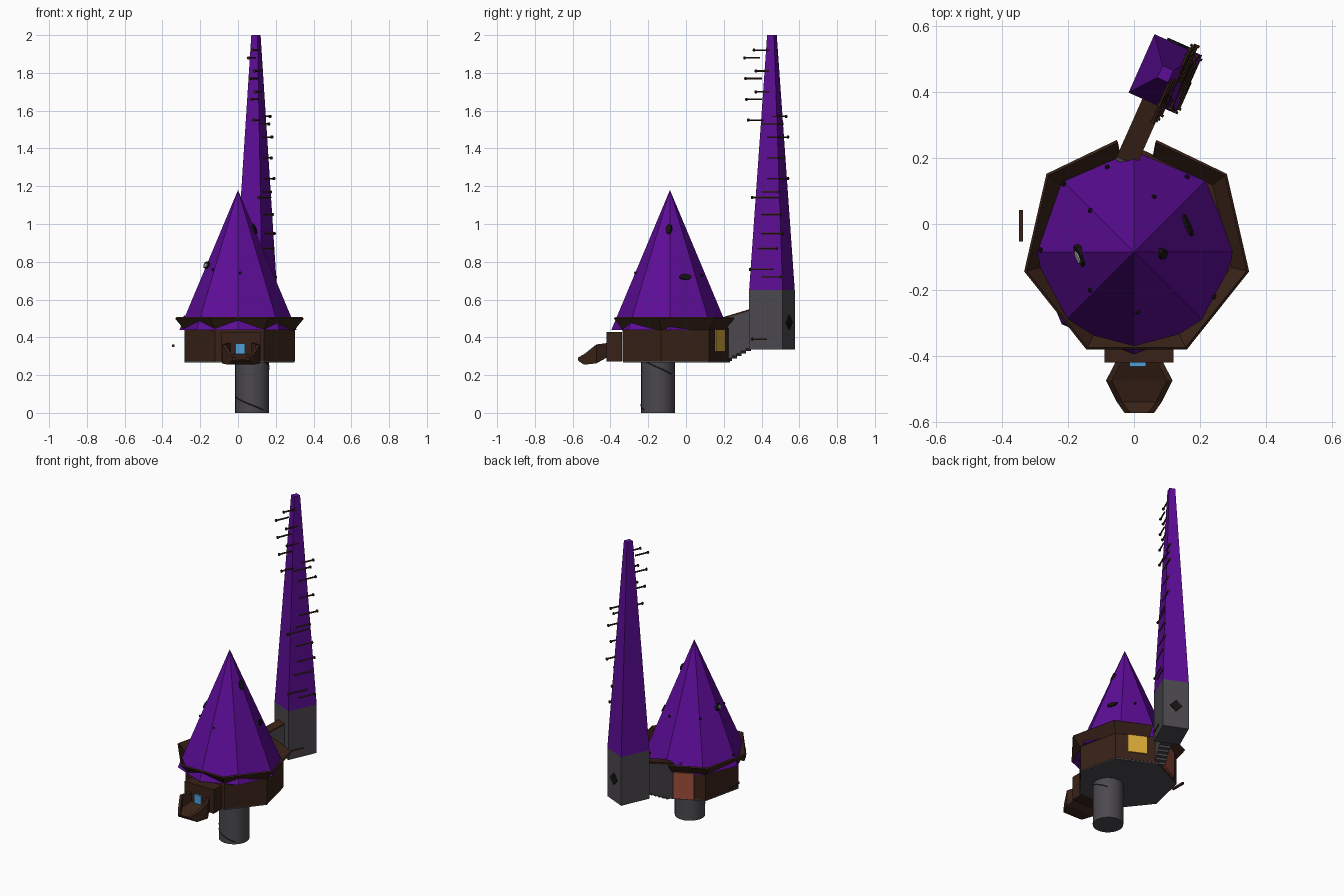
import bpy, bmesh, math
from math import sin, cos, radians, pi
from mathutils import Vector, Matrix

if "Cube" in bpy.data.objects:
    bpy.data.objects.remove(bpy.data.objects["Cube"])


def material(name, rgb):
    m = bpy.data.materials.new(name)
    m.diffuse_color = (*rgb, 1)
    m.use_nodes = True
    m.node_tree.nodes["Principled BSDF"].inputs["Base Color"].default_value = m.diffuse_color
    return m


PURPLE = material("purple_tiles", (0.11, 0.004, 0.31))
BROWN = material("dark_wood", (0.04, 0.016, 0.009))
STONE = material("dark_stone", (0.07, 0.066, 0.075))
BLACK = material("black_iron", (0.008, 0.006, 0.006))
RED = material("red_door", (0.35, 0.075, 0.045))
GOLD = material("gold_glass", (0.7, 0.4, 0.04))
BLUE = material("blue_glass", (0.08, 0.35, 0.7))
PALE = material("pale_glass", (0.5, 0.5, 0.5))


def mesh_object(name, verts, faces, mat):
    bm = bmesh.new()
    vs = [bm.verts.new(v) for v in verts]
    for f in faces:
        bm.faces.new([vs[i] for i in f])
    bmesh.ops.recalc_face_normals(bm, faces=bm.faces)
    me = bpy.data.meshes.new(name)
    bm.to_mesh(me)
    bm.free()
    ob = bpy.data.objects.new(name, me)
    bpy.context.collection.objects.link(ob)
    me.materials.append(mat)
    return ob


def loft(name, rings, mat):
    """Closed solid through rings with equal point counts."""
    n = len(rings[0])
    faces = [tuple(range(n)), tuple(range((len(rings) - 1) * n, len(rings) * n))]
    for k in range(len(rings) - 1):
        for i in range(n):
            j = (i + 1) % n
            faces.append((k * n + i, k * n + j, (k + 1) * n + j, (k + 1) * n + i))
    return mesh_object(name, [p for r in rings for p in r], faces, mat)


def ring(cx, cy, r, z, n, start=0.0):
    return [(cx + r * cos(start + 2 * pi * i / n), cy + r * sin(start + 2 * pi * i / n), z)
            for i in range(n)]


def box(name, loc, size, mat, turn=0.0):
    rot = Matrix.Rotation(turn, 3, 'Z')
    def quad(z):
        return [Vector(loc) + rot @ Vector((a * size[0] / 2, b * size[1] / 2, z * size[2] / 2))
                for a, b in ((-1, -1), (1, -1), (1, 1), (-1, 1))]
    return loft(name, [quad(-1), quad(1)], mat)


def disc(name, loc, normal, rx, ry, depth, mat, n=8):
    m = Vector(normal).to_track_quat('Z', 'Y').to_matrix()
    def circle(z):
        return [Vector(loc) + m @ Vector((rx * cos(2 * pi * i / n), ry * sin(2 * pi * i / n), z))
                for i in range(n)]
    return loft(name, [circle(-depth / 2), circle(depth / 2)], mat)


# Pillar with a spiral crack
PX, PY = 0.075, -0.148
pillar = loft("pillar", [ring(PX, PY, 0.09, z, 24) for z in (0, 0.28)], STONE)
bpy.context.view_layer.objects.active = pillar
pillar.select_set(True)
bpy.ops.object.shade_smooth_by_angle()
pillar.select_set(False)
for k, (a0, z0, a1, z1) in enumerate(((200, 0.08, 310, 0.01), (310, 0.27, 410, 0.2))):
    strip = []
    for i in range(9):
        a, z = radians(a0 + (a1 - a0) * i / 8), z0 + (z1 - z0) * i / 8
        strip += [(PX + 0.092 * cos(a), PY + 0.092 * sin(a), z + d) for d in (0, 0.01)]
    mesh_object(f"pillar_crack_{k}", strip,
                [(2 * i, 2 * i + 2, 2 * i + 3, 2 * i + 1) for i in range(8)], BLACK)

# Seven-sided house with stone floor
HX, HY = 0.008, -0.066
loft("house_walls", [ring(HX, HY, 0.3, z, 7, pi / 2) for z in (0.275, 0.45)], BROWN)
loft("house_floor", [ring(HX, HY, 0.298, z, 7, pi / 2) for z in (0.268, 0.28)], STONE)

# Flared rim, open at the back where the bridge enters
def rim_path(r, z):
    p = [Vector(v) for v in ring(HX, HY, r, z, 7, pi / 2)]
    return [p[0].lerp(p[1], 0.22)] + p[1:] + [p[0].lerp(p[6], 0.22)]
low, high = rim_path(0.3, 0.44), rim_path(0.35, 0.5)
rim = mesh_object("flared_rim", low + high,
                  [(i, i + 1, i + 9, i + 8) for i in range(7)], BROWN)
rim.modifiers.new("thickness", 'SOLIDIFY').thickness = 0.01

# Eight-sided cone roof
RX, RY, RR, Z0, Z1 = 0.0, -0.085, 0.31, 0.44, 1.18
mesh_object("cone_roof", ring(RX, RY, RR, Z0, 8) + [(RX, RY, Z1)],
            [tuple(range(8))] + [(i, (i + 1) % 8, 8) for i in range(8)], PURPLE)


def roof_point(x, y):
    """Surface point and normal of the cone roof below (x, y)."""
    a = math.atan2(y - RY, x - RX)
    mid = (math.floor(a / (pi / 4)) + 0.5) * pi / 4
    ap = RR * cos(pi / 8)
    d = (x - RX) * cos(mid) + (y - RY) * sin(mid)
    return (x, y, Z1 - (Z1 - Z0) * d / ap), (cos(mid), sin(mid), ap / (Z1 - Z0))


for k, (x, y, rx, ry, mat) in enumerate(((0.085, -0.09, 0.016, 0.03, BLACK),
                                         (0.16, -0.005, 0.035, 0.016, BLACK),
                                         (-0.163, -0.095, 0.035, 0.02, BLACK),
                                         (-0.163, -0.098, 0.02, 0.012, PALE))):
    p, n = roof_point(x, y)
    disc(f"roof_window_{k}", p, n, rx, ry, 0.016 if mat == BLACK else 0.024, mat)
for k, (x, y) in enumerate(((-0.21, 0.12), (-0.08, 0.17), (0.06, 0.08), (0.16, 0.14), (-0.13, 0.04),
                            (-0.28, -0.08), (0.24, -0.22), (0.01, -0.265), (-0.13, -0.2))):
    p, n = roof_point(x, y)
    disc(f"roof_nail_{k}", p, n, 0.007, 0.007, 0.016, BLACK, 6)

# Door and window on the two back walls
for name, ang, r, size, z, mat in (
        ("back_door", 115.7, 0.275, (0.125, 0.022, 0.17), 0.362, RED),
        ("gold_window", 64.3, 0.271, (0.115, 0.012, 0.115), 0.383, GOLD)):
    a = radians(ang)
    box(name, (HX + r * cos(a), HY + r * sin(a), z), size, mat, a - pi / 2)
box("hanging_stick", (-0.343, -0.005, 0.355), (0.012, 0.095, 0.012), BROWN)

# Front porch plate, blue window and open chute
box("porch_plate", (0.015, -0.38, 0.35), (0.21, 0.08, 0.155), BROWN)
box("blue_window", (0.012, -0.425, 0.34), (0.05, 0.015, 0.055), BLUE)


def chute_ring(y, w, zb, zt):
    c, t = 0.016, 0.018
    zf = zb + 0.25 * (zt - zb)
    return [(c - w, y, zb), (c + w, y, zb), (c + w, y, zt), (c + w - t, y, zt),
            (c + w - t, y, zf), (c - w + t, y, zf), (c - w + t, y, zt), (c - w, y, zt)]
loft("front_chute", [chute_ring(-0.415, 0.07, 0.295, 0.37), chute_ring(-0.475, 0.101, 0.262, 0.362),
                     chute_ring(-0.54, 0.068, 0.255, 0.31), chute_ring(-0.573, 0.045, 0.278, 0.293)], BROWN)

# Turned tower: d runs along the bridge, s points to its right
C = Vector((0.095, 0.455, 0))
D = Vector((cos(radians(66)), sin(radians(66)), 0))
S = Vector((D.y, -D.x, 0))


def at(t, s, z):
    return C + D * t + S * s + Vector((0, 0, z))


def tower_ring(ht, hs, z):
    return [at(-ht, -hs, z), at(-ht, hs, z), at(ht, hs, z), at(ht, -hs, z)]


loft("tower_base", [tower_ring(0.097, 0.079, 0.335), tower_ring(0.097, 0.079, 0.65)], STONE)
loft("tower_spire", [tower_ring(0.097, 0.079, 0.65), tower_ring(0.02, 0.018, 2.0)], PURPLE)
disc("tower_window", at(0.097, 0.0, 0.48), D, 0.038, 0.038, 0.014, BLACK, 4)

# Pegs along the right side of the spire: height, y start, y end
pegs = [(1.92, 0.36, 0.44), (1.88, 0.31, 0.39), (1.81, 0.37, 0.44), (1.77, 0.315, 0.40),
        (1.70, 0.37, 0.44), (1.66, 0.32, 0.40), (1.55, 0.33, 0.41), (1.57, 0.46, 0.53),
        (1.53, 0.40, 0.51), (1.46, 0.43, 0.54), (1.35, 0.43, 0.52), (1.24, 0.43, 0.54),
        (1.17, 0.40, 0.49), (1.14, 0.35, 0.49), (1.05, 0.40, 0.50), (0.95, 0.40, 0.51),
        (0.87, 0.38, 0.48), (0.76, 0.34, 0.46), (0.72, 0.40, 0.50), (0.39, 0.35, 0.43)]
for k, (z, y0, y1) in enumerate(pegs):
    s = 0.018 + 0.061 * min(1, (2 - z) / 1.35)
    t0, t1 = ((y - C.y + S.y * -s) / D.y for y in (y0, y1))
    disc(f"peg_{k}", at((t0 + t1) / 2, s, z), D, 0.005, 0.005, t1 - t0, BROWN, 6)
    tip = t0 if abs(t0) > abs(t1) else t1
    disc(f"peg_head_{k}", at(tip, s, z), D, 0.009, 0.009, 0.008, BROWN, 6)

# Covered bridge with a stepped underside and a plank on top
profile = [(-0.30, 0.49), (-0.30, 0.275)]
for i in range(5):
    t = -0.245 + 0.027 * i
    profile += [(t, 0.275 + 0.013 * i), (t, 0.288 + 0.013 * i)]
profile += [(-0.09, 0.34), (-0.09, 0.545)]
loft("bridge", [[at(t, s, z) for t, z in profile] for s in (-0.033, 0.033)], STONE)
top = [(-0.29, 0.49), (-0.09, 0.545), (-0.09, 0.556), (-0.29, 0.501)]
loft("bridge_roof", [[at(t, s, z) for t, z in top] for s in (-0.033, 0.033)], BROWN)
